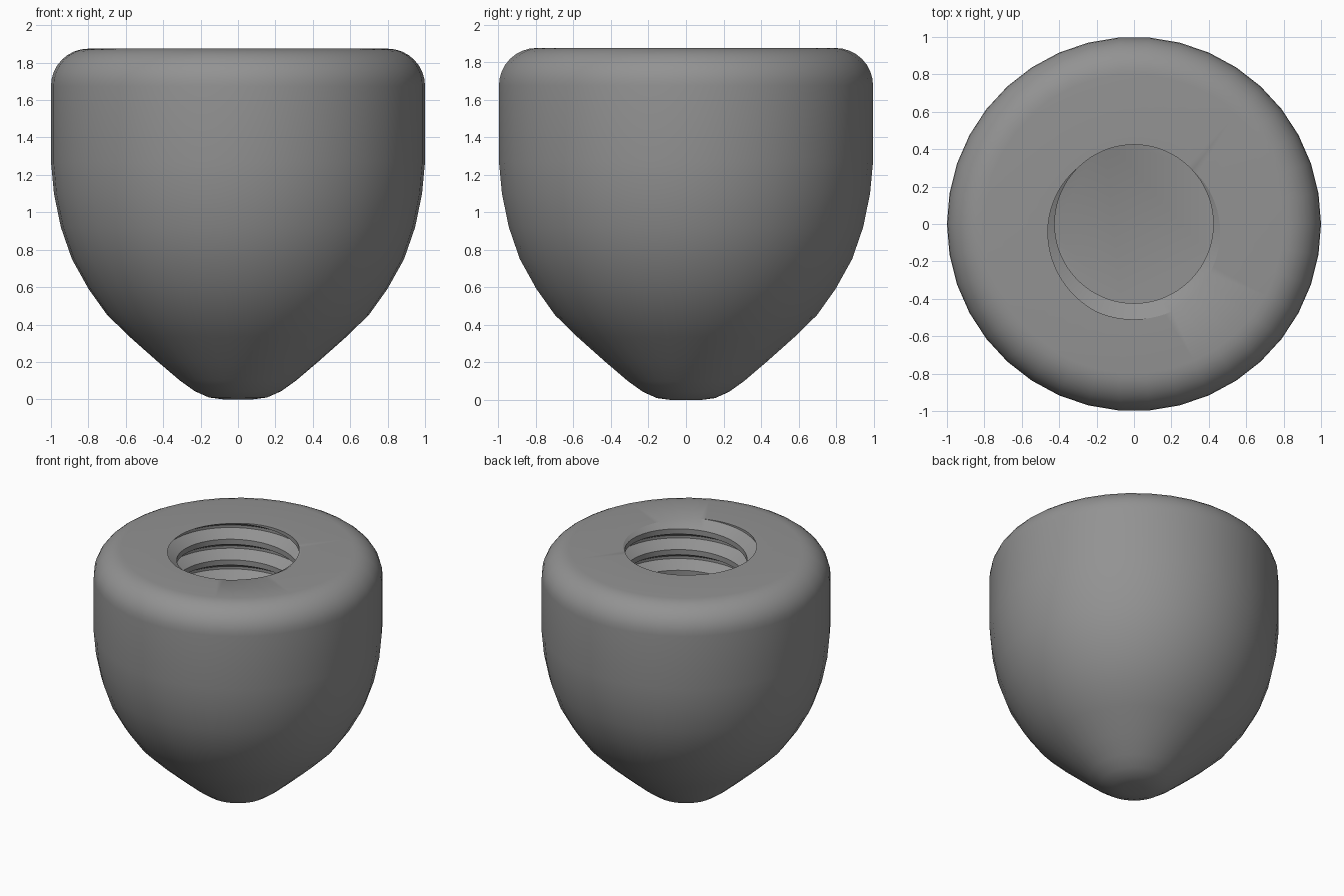
import bpy, bmesh, math

if "Cube" in bpy.data.objects:
    bpy.data.objects.remove(bpy.data.objects["Cube"])

SIDES = 38                 # facets around the outer body
COLS = SIDES * 2           # columns around the threaded bore
TOP, FLOOR = 1.875, 0.68   # bore runs between these heights
PITCH = 0.158
R_MINOR, R_MAJOR = 0.424, 0.51

# Outer profile from the nose up to the straight wall, then the rounded shoulder
profile = [(0.08, 0.0), (0.155, 0.01), (0.23, 0.043), (0.31, 0.1), (0.43, 0.202),
           (0.58, 0.335), (0.7, 0.452), (0.8, 0.592), (0.888, 0.75), (0.947, 0.92),
           (0.984, 1.1), (1.0, 1.27)]
for i in range(9):
    a = math.radians(90 * i / 8)
    profile.append((0.8 + 0.2 * math.cos(a), TOP - 0.2 + 0.2 * math.sin(a)))

bm = bmesh.new()


def ring_point(r, angle, z):
    return bm.verts.new((r * math.cos(angle), r * math.sin(angle), z))


def face(verts):
    verts = list(dict.fromkeys(verts))
    if len(verts) > 2:
        bm.faces.new(verts)


# Lathed outer body
rings = [[ring_point(r, math.tau * i / SIDES, z) for i in range(SIDES)] for r, z in profile]
for low, high in zip(rings, rings[1:]):
    for i in range(SIDES):
        j = (i + 1) % SIDES
        face((low[i], low[j], high[j], high[i]))
face(rings[0][::-1])

# Threaded bore: helical columns of groove corners, trimmed at the floor and rim
TURNS = math.ceil((TOP - FLOOR) / PITCH) + 5
BASE = TOP - (TURNS - 2) * PITCH - 0.75 * PITCH
OFFSETS = (-3 / 8, -1 / 16, 1 / 16, 3 / 8)


def groove_radius(z, turn):
    t = (z - BASE) / PITCH - turn
    d = abs(t - round(t))
    f = (3 / 8 - d) / (3 / 8 - 1 / 16)
    return R_MINOR + (R_MAJOR - R_MINOR) * min(1, max(0, f))


columns = []
for c in range(COLS):
    turn = c / COLS
    column = []
    for k in range(TURNS * 4):
        z = BASE + PITCH * (turn + k // 4 + OFFSETS[k % 4])
        z = min(TOP, max(FLOOR, z))
        column.append(ring_point(groove_radius(z, turn), math.tau * turn, z))
    columns.append(column)

last = TURNS * 4 - 1
for c in range(COLS):
    here, there = columns[c], columns[(c + 1) % COLS]
    shift = 4 if c == COLS - 1 else 0      # the helix climbs one pitch per turn
    for k in range(last):
        a, b = min(k + shift, last), min(k + 1 + shift, last)
        face((here[k], here[k + 1], there[b], there[a]))

# Bore floor and flat top rim
face([col[0] for col in columns])
for i in range(SIDES):
    j = (i + 1) % SIDES
    inner = [columns[(2 * i + s) % COLS][last] for s in (2, 1, 0)]
    face([rings[-1][i], rings[-1][j]] + inner)

bmesh.ops.remove_doubles(bm, verts=bm.verts, dist=0.00005)
bmesh.ops.recalc_face_normals(bm, faces=bm.faces)

mesh = bpy.data.meshes.new("threaded_knob")
bm.to_mesh(mesh)
bm.free()
knob = bpy.data.objects.new("threaded_knob", mesh)
bpy.context.collection.objects.link(knob)

grey = bpy.data.materials.new("mid_grey")
grey.diffuse_color = (0.29, 0.29, 0.29, 1)
grey.use_nodes = True
grey.node_tree.nodes["Principled BSDF"].inputs["Base Color"].default_value = grey.diffuse_color
mesh.materials.append(grey)

bpy.context.view_layer.objects.active = knob
knob.select_set(True)
bpy.ops.object.shade_smooth_by_angle(angle=math.radians(30))
